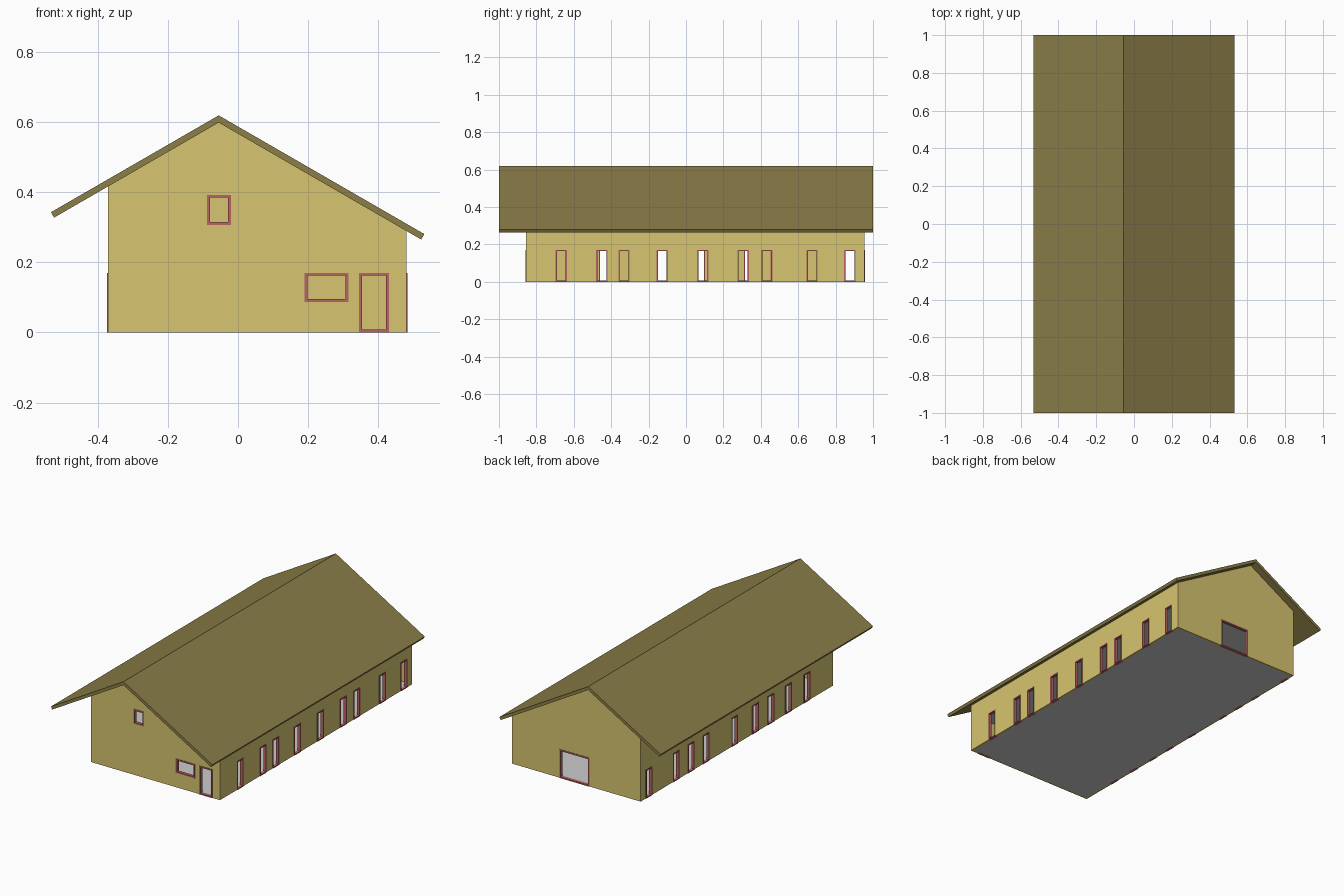
import bpy, bmesh
from mathutils import Vector

if "Cube" in bpy.data.objects:
    bpy.data.objects.remove(bpy.data.objects["Cube"])


def material(name, color):
    m = bpy.data.materials.new(name)
    m.diffuse_color = (*color, 1)
    m.use_nodes = True
    m.node_tree.nodes["Principled BSDF"].inputs["Base Color"].default_value = m.diffuse_color
    return m


WALL = material("wall_paint", (0.68, 0.56, 0.16))
ROOF = material("roof_tiles", (0.26, 0.21, 0.065))
FRAME = material("frame_paint", (0.48, 0.13, 0.13))


def finish(name, bm, mat=None):
    bmesh.ops.recalc_face_normals(bm, faces=bm.faces)
    me = bpy.data.meshes.new(name)
    bm.to_mesh(me)
    bm.free()
    ob = bpy.data.objects.new(name, me)
    bpy.context.collection.objects.link(ob)
    if mat:
        me.materials.append(mat)
    return ob


def add_box(bm, lo, hi):
    lo, hi = Vector(lo), Vector(hi)
    verts = bmesh.ops.create_cube(bm, size=1)["verts"]
    for v in verts:
        v.co = (lo + hi) / 2 + v.co * (hi - lo)


def box(name, lo, hi, mat=None):
    bm = bmesh.new()
    add_box(bm, lo, hi)
    return finish(name, bm, mat)


def prism(name, profile, y0, y1, mat):
    bm = bmesh.new()
    f = bm.faces.new([bm.verts.new((x, y0, z)) for x, z in profile])
    ext = bmesh.ops.extrude_face_region(bm, geom=[f])["geom"]
    bmesh.ops.translate(bm, vec=(0, y1 - y0, 0),
                        verts=[g for g in ext if isinstance(g, bmesh.types.BMVert)])
    return finish(name, bm, mat)


# House dimensions
X0, X1, Y0, Y1, T = -0.37, 0.48, -0.855, 0.955, 0.012
RIDGE, UNDER, SLOPE = -0.055, 0.598, 0.5774


def under(x):
    return UNDER - abs(x - RIDGE) * SLOPE


# Openings: wall, span along the wall, bottom, top, frame bar width
openings = [
    ("front", 0.345, 0.43, 0.0, 0.17, 0.008),
    ("front", 0.19, 0.315, 0.087, 0.17, 0.008),
    ("front", -0.088, -0.02, 0.306, 0.392, 0.008),
    ("back", -0.034, 0.164, 0.0, 0.17, 0.008),
]
right_y = (-0.667, -0.45, -0.331, -0.127, 0.09, 0.306, 0.432, 0.674, 0.876)
left_y = (-0.61, -0.436, -0.27, -0.125, 0.072, 0.34, 0.481, 0.623, 0.878)
for side, ys in (("right", right_y), ("left", left_y)):
    openings += [(side, y - 0.03, y + 0.03, 0.0, 0.17, 0.006) for y in ys]

DEPTH = {"front": (Y0, Y0 + T), "back": (Y1 - T, Y1),
         "right": (X1 - T, X1), "left": (X0, X0 + T)}


def wall_box(bm, side, a, b, z0, z1, extra):
    d0, d1 = DEPTH[side][0] - extra, DEPTH[side][1] + extra
    if side in ("front", "back"):
        add_box(bm, (a, d0, z0), (b, d1, z1))
    else:
        add_box(bm, (d0, a, z0), (d1, b, z1))


# Hollow walls with openings
walls = prism("walls", [(X0, 0), (X1, 0), (X1, under(X1)), (RIDGE, UNDER), (X0, under(X0))],
              Y0, Y1, WALL)
interior = box("interior_cutter", (X0 + T, Y0 + T, -0.5), (X1 - T, Y1 - T, 1.5))
bm = bmesh.new()
for side, a, b, z0, z1, w in openings:
    wall_box(bm, side, a, b, z0 - (0.02 if z0 == 0 else 0), z1, 0.03)
holes = finish("opening_cutter", bm)
for cutter in (interior, holes):
    mod = walls.modifiers.new(cutter.name, "BOOLEAN")
    mod.operation, mod.solver, mod.object = "DIFFERENCE", "EXACT", cutter
bpy.context.view_layer.objects.active = walls
for mod in list(walls.modifiers):
    bpy.ops.object.modifier_apply(modifier=mod.name)
for cutter in (interior, holes):
    bpy.data.objects.remove(cutter)

# Door and window frames
for i, (side, a, b, z0, z1, w) in enumerate(openings):
    bm = bmesh.new()
    wall_box(bm, side, a, a + w, z0, z1, 0.003)
    wall_box(bm, side, b - w, b, z0, z1, 0.003)
    wall_box(bm, side, a + w, b - w, z1 - w, z1, 0.003)
    wall_box(bm, side, a + w, b - w, z0, z0 + w, 0.003)
    finish(f"{side}_frame_{i}", bm, FRAME)

# Ground floor and attic floor
box("ground_floor", (X0 + T, Y0 + T, 0), (X1 - T, Y1 - T, 0.006))
box("attic_floor", (X0 + T, Y0 + T, 0.225), (X1 - T, Y1 - T, 0.24))

# Gabled roof with overhangs
xl, xr = -0.524, 0.522
prism("roof", [(xl, under(xl)), (RIDGE, UNDER), (xr, under(xr)),
               (xr + 0.009, under(xr) + 0.0155), (RIDGE, UNDER + 0.0205),
               (xl - 0.009, under(xl) + 0.0155)], -1, 1, ROOF)
